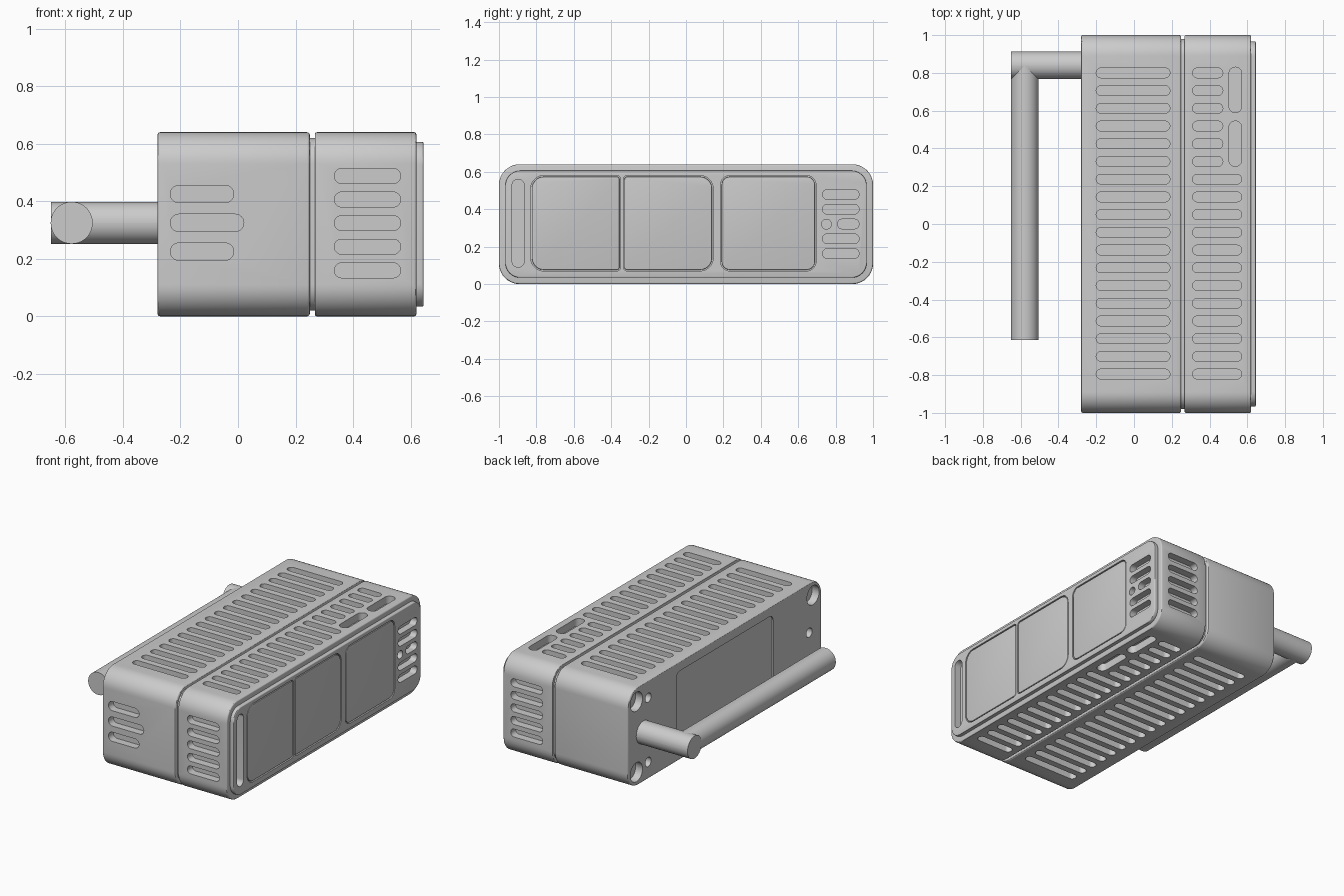
import bpy, bmesh, math
from math import cos, sin, pi, radians
from mathutils import Vector

if "Cube" in bpy.data.objects:
    bpy.data.objects.remove(bpy.data.objects["Cube"], do_unlink=True)

grey = bpy.data.materials.new("plain_grey")
grey.use_nodes = True
GREY = (0.6, 0.6, 0.6, 1)
grey.diffuse_color = GREY
grey.node_tree.nodes["Principled BSDF"].inputs["Base Color"].default_value = GREY

MID = 0.32          # half the height of the case
SLOT = 0.052        # slot width
DEPTH = 0.05        # slot depth


def place(axis, d, u, v):
    """Put a profile point (u, v) at distance d along an axis."""
    return {"x": (d, u, v), "y": (u, d, v), "z": (u, v, d)}[axis]


def outline(u0, u1, v0, v1, radii, seg=10):
    """Rounded rectangle; radii go lower left, lower right, upper right, upper left."""
    corners = [(u0, v0, 1, 1), (u1, v0, -1, 1), (u1, v1, -1, -1), (u0, v1, 1, -1)]
    pts = []
    for k, ((u, v, su, sv), r) in enumerate(zip(corners, radii)):
        for i in range(seg + 1):
            a = pi + (k + i / seg) * pi / 2
            pts.append((u + su * r + r * cos(a), v + sv * r + r * sin(a)))
    return pts


def prism(bm, axis, lo, hi, rect, radii):
    """Extrude a rounded rectangle from lo to hi."""
    if not isinstance(radii, tuple):
        radii = (radii,) * 4
    pts = outline(*rect, radii)
    bottom = [bm.verts.new(place(axis, lo, u, v)) for u, v in pts]
    top = [bm.verts.new(place(axis, hi, u, v)) for u, v in pts]
    faces = [bm.faces.new(bottom[::-1]), bm.faces.new(top)]
    for i in range(len(pts)):
        j = (i + 1) % len(pts)
        faces.append(bm.faces.new((bottom[i], bottom[j], top[j], top[i])))
    bmesh.ops.remove_doubles(bm, verts=bottom + top, dist=1e-5)
    bmesh.ops.recalc_face_normals(bm, faces=[f for f in faces if f.is_valid])


def slot(bm, axis, lo, hi, u0, u1, v0, v1):
    """Round-ended slot."""
    prism(bm, axis, lo, hi, (u0, u1, v0, v1), min(u1 - u0, v1 - v0) / 2 - 0.0005)


def make(name, bm, bevel=0.0, cutter=None):
    """Turn a bmesh into a finished object, with soft edges and cut openings."""
    mesh = bpy.data.meshes.new(name)
    bm.to_mesh(mesh)
    bm.free()
    ob = bpy.data.objects.new(name, mesh)
    bpy.context.collection.objects.link(ob)
    mesh.materials.append(grey)
    bpy.ops.object.select_all(action="DESELECT")
    ob.select_set(True)
    bpy.context.view_layer.objects.active = ob
    if bevel:
        m = ob.modifiers.new("soft_edges", "BEVEL")
        m.width, m.segments, m.angle_limit = bevel, 3, radians(40)
        bpy.ops.object.modifier_apply(modifier=m.name)
    if cutter:
        m = ob.modifiers.new("openings", "BOOLEAN")
        m.operation, m.solver, m.object = "DIFFERENCE", "EXACT", cutter
        bpy.ops.object.modifier_apply(modifier=m.name)
        bpy.data.objects.remove(cutter, do_unlink=True)
    bpy.ops.object.shade_smooth_by_angle(angle=radians(30))
    return ob


def cutter(bm):
    ob = make("cutter", bm)
    ob.hide_render = True
    return ob


def block(name, x0, x1, inset, radius, bevel=0.0, cut=None):
    """Rounded slice of the case."""
    bm = bmesh.new()
    prism(bm, "x", x0, x1, (inset - 1, 1 - inset, inset, 2 * MID - inset), radius)
    return make(name, bm, bevel, cut)


def cut_top_and_bottom(bm, u0, u1, v0, v1):
    slot(bm, "z", 2 * MID - DEPTH, 2 * MID + 0.1, u0, u1, v0, v1)
    slot(bm, "z", -0.1, DEPTH, u0, u1, v0, v1)


rows = [0.80 - i * 0.0938 for i in range(18)]

# Rear housing: long vents, end slots, screw holes and recessed panel
bm = bmesh.new()
for y in rows:
    cut_top_and_bottom(bm, -0.20, 0.19, y - SLOT / 2, y + SLOT / 2)
for i, end in enumerate((-0.015, 0.02, -0.015)):
    z = 0.225 + i * 0.1
    slot(bm, "y", -1.1, -1 + DEPTH, -0.235, end, z - 0.03, z + 0.03)
holes = [(y, z, 0.062) for y in (-0.91, 0.91) for z in (0.09, 0.55)]
holes += [(0.79, 0.11, 0.03), (0.79, 0.53, 0.03), (-0.87, MID, 0.03)]
for y, z, r in holes:
    slot(bm, "x", -0.4, -0.28 + DEPTH, y - r, y + r, z - r, z + r)
prism(bm, "x", -0.4, -0.272, (-0.5, 0.5, 0.06, 0.58), 0.04)
block("rear_housing", -0.28, 0.25, 0, 0.11, 0.01, cutter(bm))

# Seam between the housings
block("seam_core", 0.24, 0.28, 0.02, 0.09)


def face_openings(bm):
    """Slots of the face, shared by the front housing and the face plate."""
    slot(bm, "x", 0.6, 0.7, -0.93, -0.865, 0.09, 0.56)
    for i in range(5):
        z = 0.163 + i * 0.079
        start = 0.81 if i == 2 else 0.73
        slot(bm, "x", 0.6, 0.7, start, 0.925, z - SLOT / 2, z + SLOT / 2)
    slot(bm, "x", 0.6, 0.7, 0.725, 0.777, MID - SLOT / 2, MID + SLOT / 2)


# Front housing: short vents beside two long button slots, five slots at each end
bm = bmesh.new()
for i, y in enumerate(rows):
    cut_top_and_bottom(bm, 0.31, 0.47 if i < 6 else 0.57, y - SLOT / 2, y + SLOT / 2)
for y in (0.305, 0.59):
    cut_top_and_bottom(bm, 0.503, 0.57, y, y + 0.24)
for i in range(5):
    z = 0.16 + i * 0.082
    slot(bm, "y", -1.1, -1 + DEPTH, 0.335, 0.565, z - SLOT / 2, z + SLOT / 2)
    slot(bm, "y", 1 - DEPTH, 1.1, 0.335, 0.565, z - SLOT / 2, z + SLOT / 2)
face_openings(bm)
block("front_housing", 0.267, 0.62, 0, 0.11, 0.008, cutter(bm))

# Face plate with pockets for three flush panels
panels = [(-0.83, -0.35, (0.07, 0.02, 0.02, 0.07)),
          (-0.335, 0.145, (0.02, 0.07, 0.07, 0.02)),
          (0.185, 0.695, (0.05, 0.05, 0.05, 0.05))]
bm = bmesh.new()
face_openings(bm)
for y0, y1, radii in panels:
    prism(bm, "x", 0.63, 0.7, (y0, y1, 0.07, 0.58), radii)
block("face_plate", 0.615, 0.645, 0.034, 0.08, 0.006, cutter(bm))

GAP = 0.006
for name, (y0, y1, radii) in zip(("front", "middle", "back"), panels):
    bm = bmesh.new()
    prism(bm, "x", 0.625, 0.644, (y0 + GAP, y1 - GAP, 0.07 + GAP, 0.58 - GAP),
          tuple(r - GAP for r in radii))
    make(name + "_face_panel", bm, 0.003)

# Handle: short arm out of the rear face and a long grip along it
R = 0.073
for name, axis, lo, hi, u in (("handle_arm", "x", -0.65, -0.26, 0.84),
                              ("handle_grip", "y", -0.615, 0.84, -0.578)):
    bm = bmesh.new()
    slot(bm, axis, lo, hi, u - R, u + R, 0.325 - R, 0.325 + R)
    make(name, bm)
